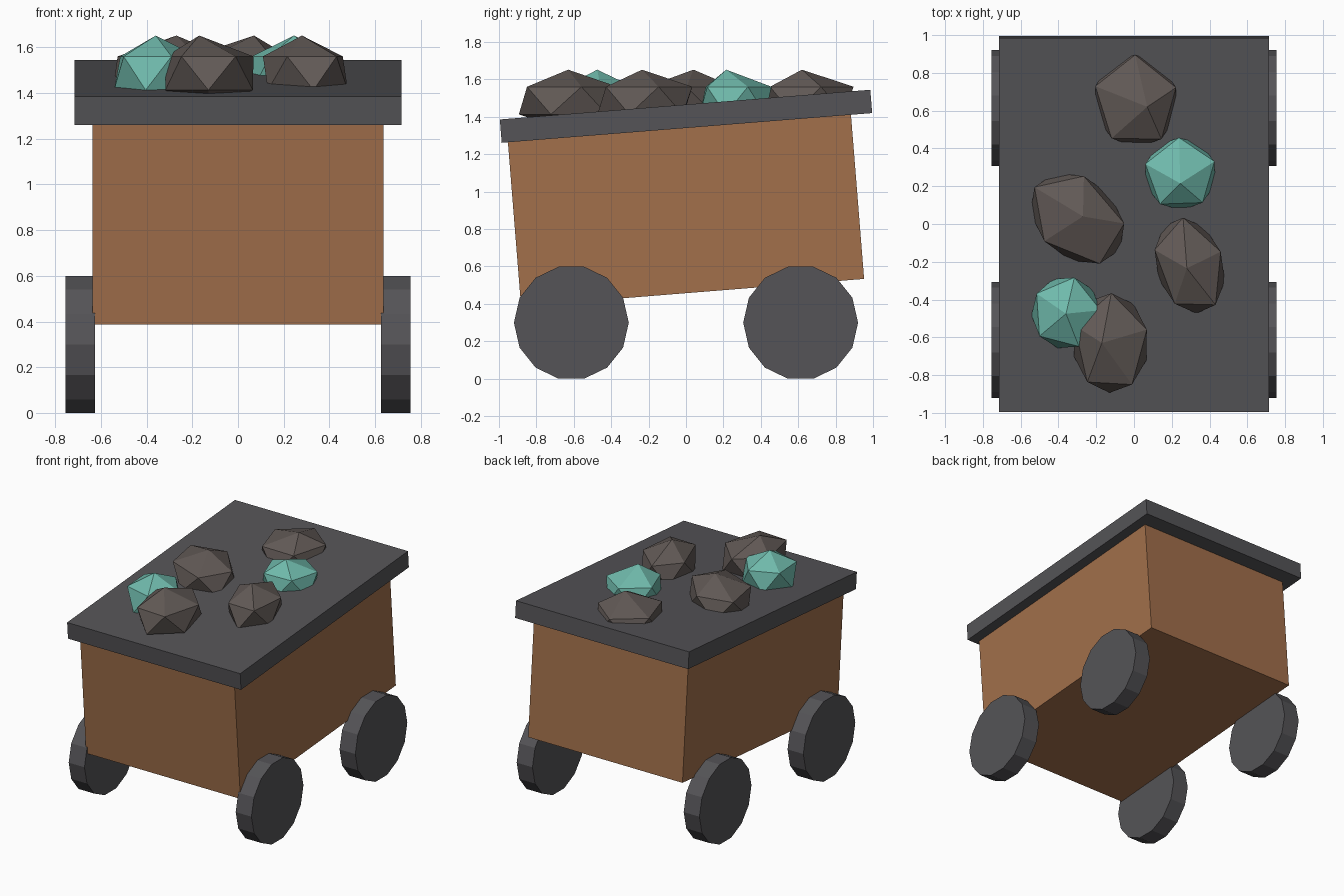
import bpy, bmesh
from math import radians, cos, pi
from mathutils import Matrix, Vector

if "Cube" in bpy.data.objects:
    bpy.data.objects.remove(bpy.data.objects["Cube"])


def material(name, rgb):
    m = bpy.data.materials.new(name)
    m.diffuse_color = (*rgb, 1)
    m.use_nodes = True
    m.node_tree.nodes["Principled BSDF"].inputs["Base Color"].default_value = m.diffuse_color
    return m


WOOD = material("wood", (0.36, 0.16, 0.07))
IRON = material("iron", (0.09, 0.088, 0.095))
STONE = material("stone", (0.12, 0.10, 0.092))
CRYSTAL = material("crystal", (0.16, 0.49, 0.41))
TILT = Matrix.Rotation(radians(4.58), 4, 'X')


def finish(name, bm, mat):
    bmesh.ops.recalc_face_normals(bm, faces=bm.faces[:])
    me = bpy.data.meshes.new(name)
    bm.to_mesh(me)
    bm.free()
    me.materials.append(mat)
    ob = bpy.data.objects.new(name, me)
    bpy.context.collection.objects.link(ob)
    return ob


def tilted_box(name, size, z, mat):
    bm = bmesh.new()
    bmesh.ops.create_cube(bm, size=1, matrix=Matrix.Translation((0, 0, z)) @ TILT
                          @ Matrix.Diagonal((*size, 1)))
    finish(name, bm, mat)


def wheel(name, x, y):
    r = 0.307
    bm = bmesh.new()
    bmesh.ops.create_cone(bm, cap_ends=True, segments=14, radius1=r, radius2=r, depth=0.13,
                          matrix=Matrix.Translation((x, y, r * cos(pi / 14)))
                          @ Matrix.Rotation(pi / 2, 4, 'Y'))
    finish(name, bm, IRON)


def lump(name, mat, centre, length, width, yaw, phase, apex):
    """Stretched 20-sided stone; its top corner is moved to the apex point."""
    top, rz = 1.652, 0.165
    bm = bmesh.new()
    bmesh.ops.create_icosphere(bm, subdivisions=1, radius=1)
    yaw, phase = radians(yaw), radians(phase)
    bm.transform(Matrix.Translation((*centre, top - rz)) @ Matrix.Rotation(yaw, 4, 'Z')
                 @ Matrix.Diagonal((length, width, rz, 1))
                 @ Matrix.Rotation(phase - yaw, 4, 'Z'))
    peak = max(bm.verts, key=lambda v: v.co.z)
    peak.co = Vector((*apex, top))
    finish(name, bm, mat)


# cart body and the slab-like rim, both leaning forward
tilted_box("cart_body", (1.275, 1.84, 0.883), 0.90, WOOD)
tilted_box("cart_rim", (1.43, 1.987, 0.125), 1.403, IRON)

# four wheels
for side, x in (("left", -0.69), ("right", 0.69)):
    for end, y in (("front", -0.613), ("back", 0.613)):
        wheel(f"{end}_{side}_wheel", x, y)

# load of stones and crystals
lump("back_stone", STONE, (0.01, 0.65), 0.275, 0.25, 100, 18, (0.07, 0.62))
lump("left_stone", STONE, (-0.30, 0.03), 0.315, 0.235, -42, 2, (-0.27, 0.04))
lump("right_stone", STONE, (0.295, -0.22), 0.29, 0.20, 107, 22, (0.28, -0.235))
lump("front_stone", STONE, (-0.125, -0.63), 0.295, 0.225, 92, 16, (-0.17, -0.63))
lump("back_crystal", CRYSTAL, (0.245, 0.265), 0.215, 0.215, 0, 20, (0.245, 0.215))
lump("front_crystal", CRYSTAL, (-0.36, -0.47), 0.215, 0.205, 90, 4, (-0.36, -0.475))
